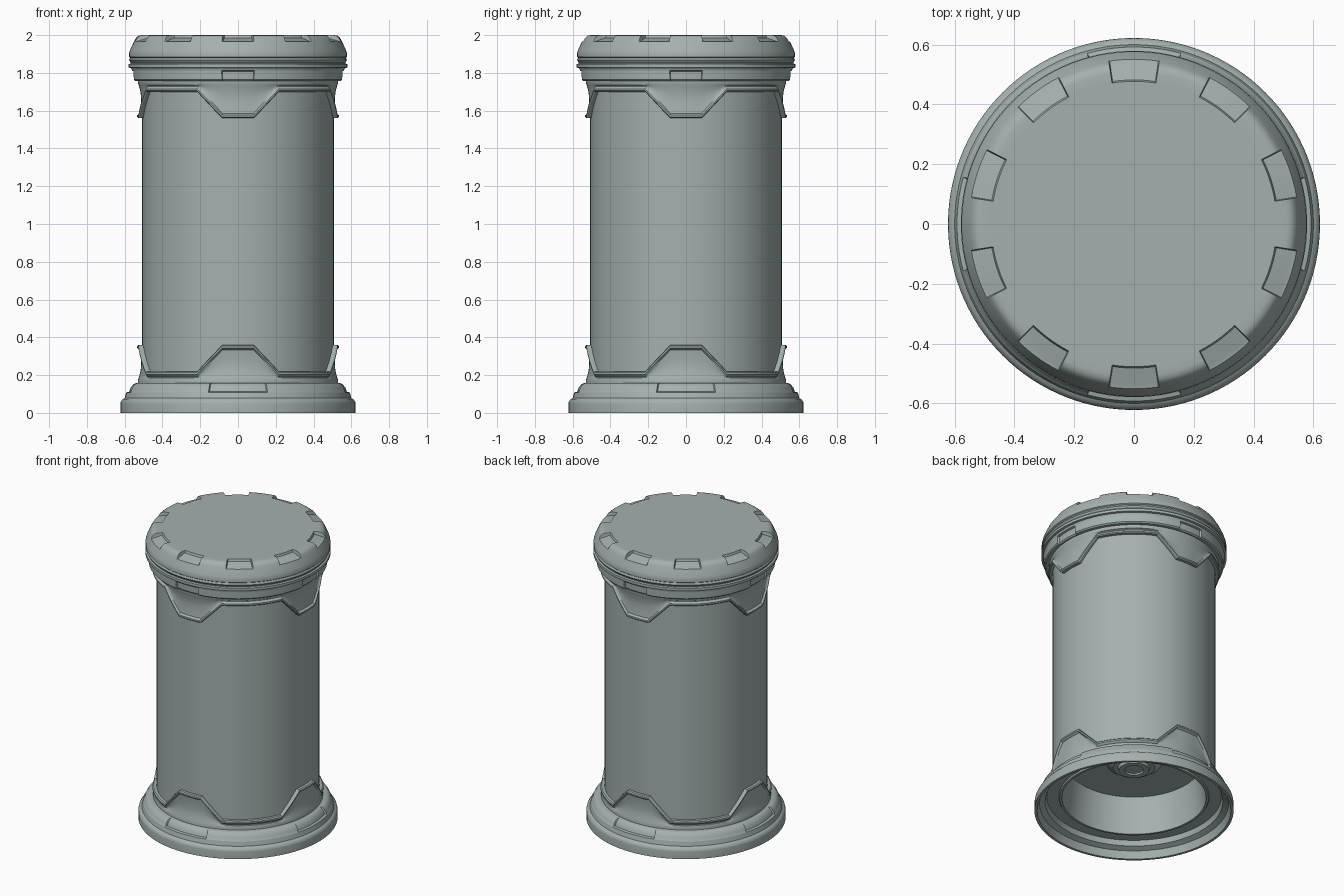
import bpy, bmesh, math

if "Cube" in bpy.data.objects:
    bpy.data.objects.remove(bpy.data.objects["Cube"])

metal = bpy.data.materials.new("grey_green_metal")
metal.diffuse_color = (0.37, 0.44, 0.43, 1)
metal.use_nodes = True
metal.node_tree.nodes["Principled BSDF"].inputs["Base Color"].default_value = metal.diffuse_color


def fold(t, period):
    """Angular distance in degrees to the nearest multiple of period."""
    t = t % period
    return min(t, period - t)


def angle_list(period=None, half=0):
    """Every 3 degrees, plus paired angles for steep notch sides."""
    a = {float(i) for i in range(0, 360, 3)}
    if period:
        for k in range(0, 360, period):
            for s in (-1, 1):
                a.add(round((k + s * half) % 360, 3))
                a.add(round((k + s * (half + 0.35)) % 360, 3))
    return a


def lathe(name, profile, angles):
    """Spin a profile (r, z) that may change with angle; angle 0 is the front."""
    bm = bmesh.new()
    cols = []
    for t in sorted(angles):
        c, s = math.cos(math.radians(t)), math.sin(math.radians(t))
        cols.append([bm.verts.new((r * s, -r * c, z)) for r, z in profile(t)])
    for i, a in enumerate(cols):
        b = cols[(i + 1) % len(cols)]
        for j in range(len(a) - 1):
            bm.faces.new((a[j], b[j], b[j + 1], a[j + 1]))
    bmesh.ops.remove_doubles(bm, verts=bm.verts, dist=1e-5)
    bmesh.ops.recalc_face_normals(bm, faces=bm.faces)
    me = bpy.data.meshes.new(name)
    bm.to_mesh(me)
    bm.free()
    ob = bpy.data.objects.new(name, me)
    bpy.context.collection.objects.link(ob)
    me.materials.append(metal)
    bpy.ops.object.select_all(action='DESELECT')
    ob.select_set(True)
    bpy.context.view_layer.objects.active = ob
    bpy.ops.object.shade_smooth_by_angle(angle=math.radians(30))
    return ob


# Main barrel
lathe("barrel", lambda t: [(0.45, 0.15), (0.508, 0.15), (0.508, 1.77), (0.45, 1.77), (0.45, 0.15)],
      angle_list())


# Collars with a stepped wavy lip, one at each end
def collar(t):
    d = fold(t, 90)
    e = 0.36 - 0.14 * min(1, max(0, (d - 9) / 15))
    k = (e - 0.22) / 0.14
    low = 0.185
    top = e - 0.026
    pts = [(0.50, e), (0.527, e), (0.534, e - 0.006), (0.534, e - 0.016), (0.526 - 0.006 * k, top)]
    for f in (0.25, 0.5, 0.75):
        pts.append((0.522 - 0.009 * k * math.sin(math.pi * f), top + (low - top) * f))
    return pts + [(0.526, low), (0.53, 0.172), (0.53, 0.15), (0.50, 0.15), (0.50, e)]


lathe("lower_collar", collar, angle_list())
lathe("upper_collar", lambda t: [(r, 1.92 - z) for r, z in collar(t)], angle_list())


# Base ring with four recessed panels and a hollow underside
def base(t):
    cut = 0.012 if fold(t, 90) <= 15.01 else 0
    return [(0.50, 0.158), (0.555 - cut, 0.157), (0.568 - cut, 0.15), (0.582 - cut, 0.13),
            (0.588 - cut, 0.112), (0.592, 0.108), (0.60, 0.078), (0.61, 0.073), (0.62, 0.06),
            (0.622, 0.05), (0.622, 0), (0.605, 0), (0.59, 0.05), (0.555, 0.065), (0.545, 0.10),
            (0.47, 0.10), (0.465, 0.09), (0.45, 0.09), (0.42, 0.34), (0.17, 0.34), (0.13, 0.31),
            (0.10, 0.31), (0.095, 0.29), (0.06, 0.29), (0.055, 0.30), (0, 0.30)]


lathe("base", base, angle_list(90, 15))


# Ring under the cap with four recessed tabs
def cap_ring(t):
    cut = 0.012 if fold(t, 90) <= 8.51 else 0
    return [(0.49, 1.757), (0.55 - cut, 1.757), (0.558 - cut, 1.765), (0.56 - cut, 1.808),
            (0.56, 1.812), (0.566, 1.825), (0.579, 1.828), (0.579, 1.846), (0.568, 1.85),
            (0.568, 1.862), (0.49, 1.862), (0.49, 1.757)]


lathe("cap_ring", cap_ring, angle_list(90, 8.5))


# Cap with ten notches around the top edge
def cap(t):
    edge = [(0.545, 1.977), (0.538, 1.988), (0.526, 1.997), (0.51, 2.0), (0.482, 2.0)]
    if fold(t, 36) <= 8.51:
        edge = [(r, 1.966 + (0.545 - r) * 0.3) for r, z in edge]
    return [(0, 1.855), (0.568, 1.855), (0.577, 1.867), (0.571, 1.88), (0.577, 1.885), (0.577, 1.903),
            (0.572, 1.92), (0.551, 1.965)] + edge + [(0.477, 2.0), (0, 2.0)]


lathe("cap", cap, angle_list(36, 8.5))
